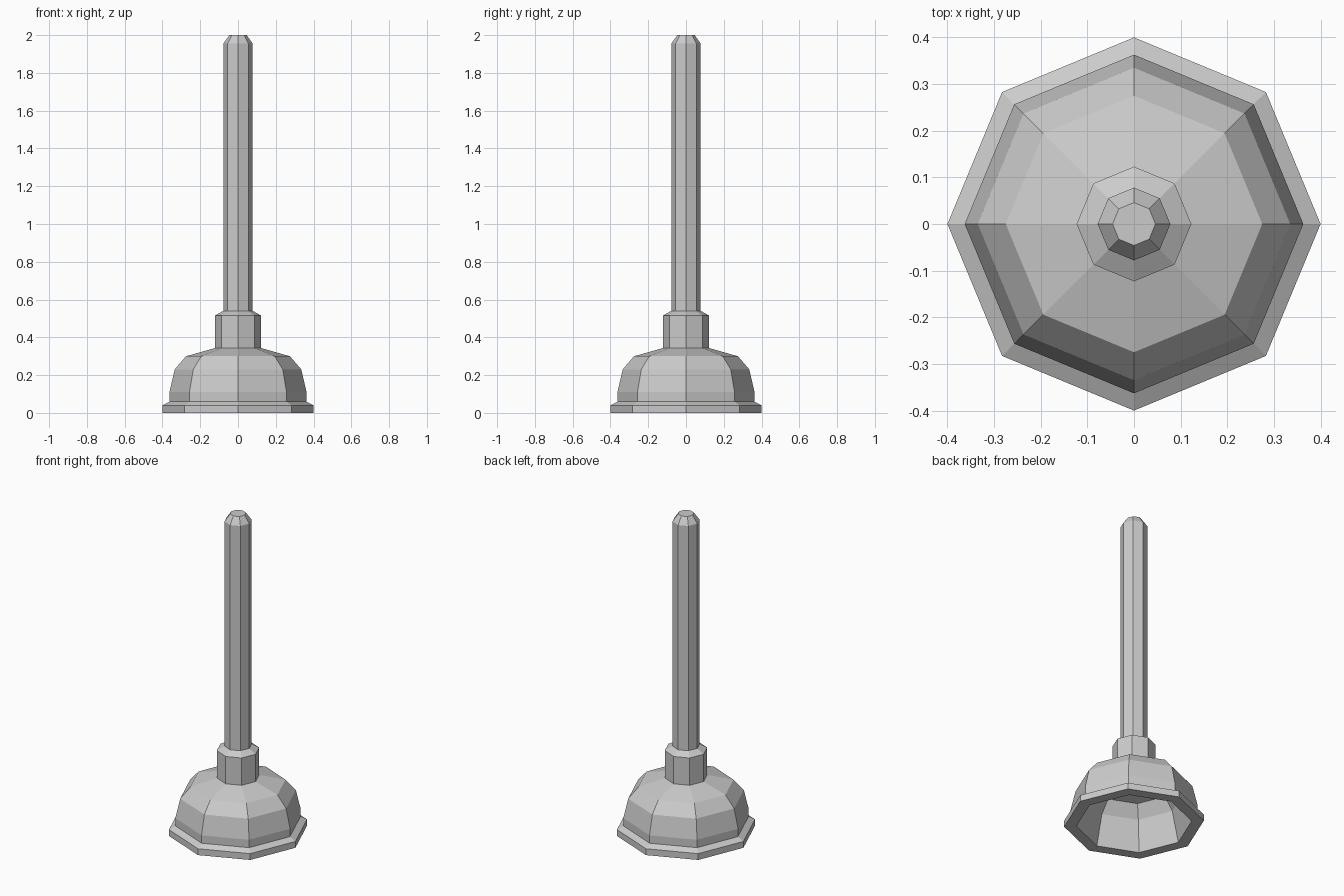
import bpy, bmesh
from math import cos, sin, pi

if "Cube" in bpy.data.objects:
    bpy.data.objects.remove(bpy.data.objects["Cube"])

SIDES = 8


def lathe(name, profile):
    """Revolve (radius, z) points into a flat-sided octagonal part; radius 0 makes a pole."""
    bm = bmesh.new()
    rings = []
    for r, z in profile:
        if r == 0:
            rings.append([bm.verts.new((0, 0, z))] * SIDES)
        else:
            rings.append([bm.verts.new((r * cos(2 * pi * i / SIDES),
                                        r * sin(2 * pi * i / SIDES), z))
                          for i in range(SIDES)])
    for a, b in zip(rings, rings[1:]):
        for i in range(SIDES):
            j = (i + 1) % SIDES
            # drop repeated pole vertices while keeping order
            bm.faces.new(list(dict.fromkeys((a[i], a[j], b[j], b[i]))))
    bmesh.ops.recalc_face_normals(bm, faces=bm.faces)
    mesh = bpy.data.meshes.new(name)
    bm.to_mesh(mesh)
    bm.free()
    obj = bpy.data.objects.new(name, mesh)
    bpy.context.collection.objects.link(obj)
    return obj


# Hollow rubber cup: inside dome, lip, outside dome, collar around the handle
lathe("rubber_cup", [
    (0, 0.31), (0.23, 0.265), (0.285, 0.19), (0.33, 0),
    (0.40, 0), (0.40, 0.04), (0.362, 0.06), (0.363, 0.11),
    (0.335, 0.23), (0.275, 0.30), (0.123, 0.343),
    (0.123, 0.515), (0.078, 0.54), (0, 0.54),
])

# Straight handle with a chamfered tip
lathe("handle", [
    (0, 0.5), (0.078, 0.5), (0.078, 1.955), (0.046, 2.0), (0, 2.0),
])
